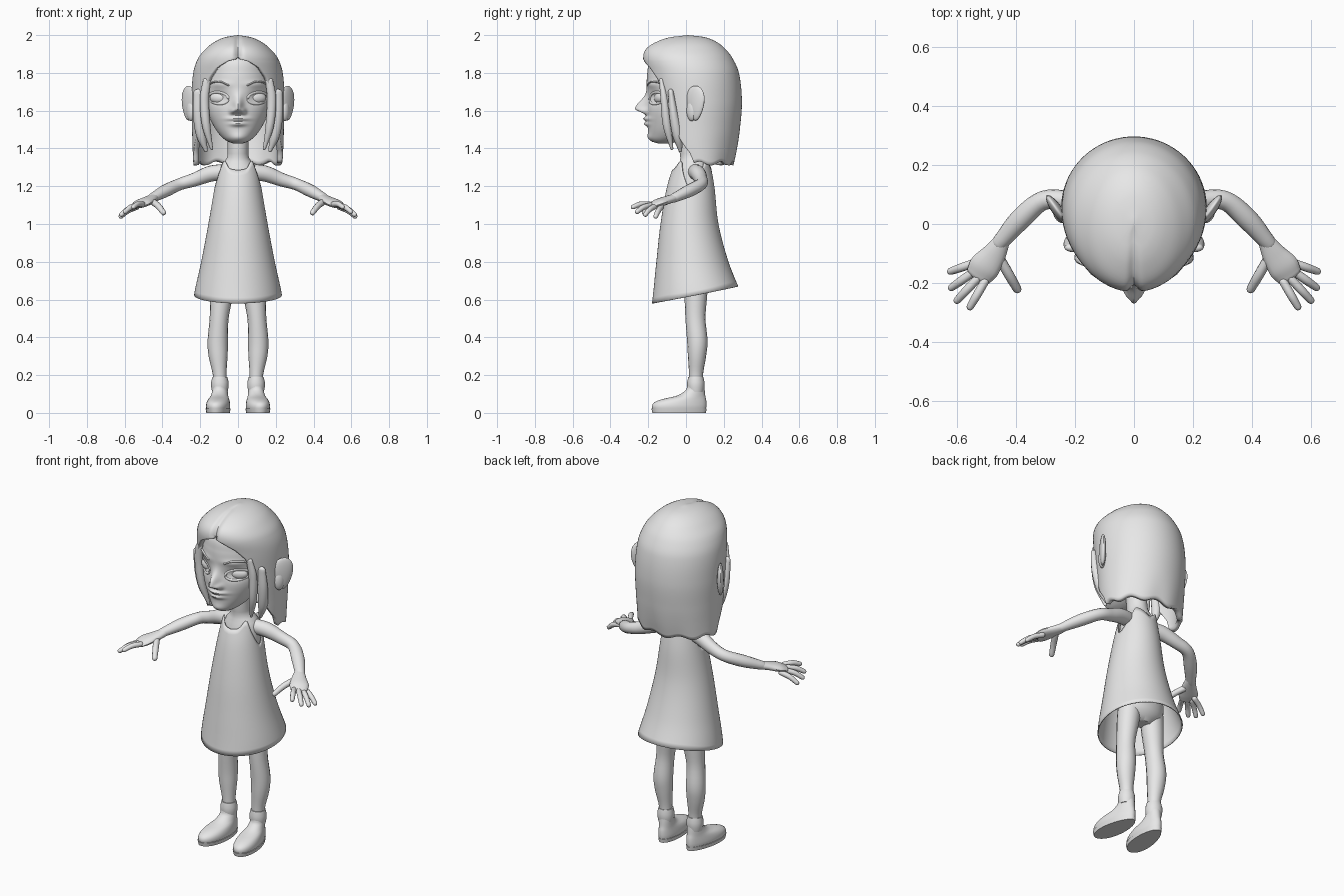
import bpy, bmesh, math
from math import sin, cos, pi, exp, sqrt, radians
from mathutils import Vector, Matrix

if "Cube" in bpy.data.objects:
    bpy.data.objects.remove(bpy.data.objects["Cube"])

grey = bpy.data.materials.new("plain_grey")
grey.diffuse_color = (0.8, 0.8, 0.8, 1)
grey.use_nodes = True
grey.node_tree.nodes["Principled BSDF"].inputs["Base Color"].default_value = grey.diffuse_color


def make(name, verts, faces, thick=0):
    """Mesh object with outward normals and an optional inward thickness."""
    me = bpy.data.meshes.new(name)
    bm = bmesh.new()
    vs = [bm.verts.new(v) for v in verts]
    for f in faces:
        bm.faces.new([vs[i] for i in f])
    bmesh.ops.remove_doubles(bm, verts=bm.verts, dist=1e-5)
    bmesh.ops.recalc_face_normals(bm, faces=bm.faces)
    mid = sum((v.co for v in bm.verts), Vector()) / len(bm.verts)
    if sum(f.normal.dot(f.calc_center_median() - mid) * f.calc_area() for f in bm.faces) < 0:
        bmesh.ops.reverse_faces(bm, faces=bm.faces)
    bm.to_mesh(me)
    bm.free()
    me.materials.append(grey)
    ob = bpy.data.objects.new(name, me)
    bpy.context.collection.objects.link(ob)
    if thick:
        mod = ob.modifiers.new("thickness", "SOLIDIFY")
        mod.thickness, mod.offset = thick, -1
    return ob


def surf(name, nu, nv, f, closed=True, caps=True, thick=0):
    """Grid surface from f(u, v), u around and v along, both 0..1."""
    cols = nu if closed else nu + 1
    verts = [f(i / nu, j / nv) for j in range(nv + 1) for i in range(cols)]
    faces = [(j * cols + i, j * cols + (i + 1) % cols, (j + 1) * cols + (i + 1) % cols, (j + 1) * cols + i)
             for j in range(nv) for i in range(nu)]
    if caps:
        faces += [tuple(range(cols)), tuple(range(nv * cols, (nv + 1) * cols))]
    return make(name, verts, faces, thick)


def curve(table, k, smooth=True):
    """Interpolate rows (key, values...) sorted by ascending key."""
    n = len(table)
    k = min(max(k, table[0][0]), table[-1][0])
    i = max(j for j in range(n - 1) if table[j][0] <= k)
    a, b = table[i], table[i + 1]
    h = b[0] - a[0]
    t = (k - a[0]) / h

    def slope(j, c):
        p, q = table[max(j - 1, 0)], table[min(j + 1, n - 1)]
        return (q[c] - p[c]) / (q[0] - p[0])
    out = []
    for c in range(1, len(a)):
        if smooth:
            out.append((2*t**3 - 3*t*t + 1) * a[c] + (t**3 - 2*t*t + t) * h * slope(i, c)
                       + (3*t*t - 2*t**3) * b[c] + (t**3 - t*t) * h * slope(i + 1, c))
        else:
            out.append(a[c] + (b[c] - a[c]) * t)
    return out


def oval(table, z, th):
    """Point on the cross-section at height z; angle 0 faces front."""
    rx, yf, yb = curve(table, z)
    return Vector((rx * sin(th), (yf + yb) / 2 - (yb - yf) / 2 * cos(th), z))


def tube(name, rows, n=16, steps=24):
    """Round-ended limb through rows of (x, y, z, side radius, thin radius)."""
    keyed = [(i,) + tuple(r) for i, r in enumerate(rows)]
    pts = [curve(keyed, (len(rows) - 1) * i / steps) for i in range(steps + 1)]
    pos = [Vector(p[:3]) for p in pts]
    d = [(pos[min(i + 1, steps)] - pos[max(i - 1, 0)]).normalized() for i in range(steps + 1)]
    tot = [sum(abs(v[a]) for v in d) for a in range(3)]
    ref = Vector([1.0 if a == tot.index(min(tot)) else 0.0 for a in range(3)])
    rings = [(pos[i], d[i], pts[i][3], pts[i][4]) for i in range(steps + 1)]
    for end, sgn in ((0, -1), (-1, 1)):
        p, dd, a, b = rings[end]
        cap = [(p + dd * sgn * min(a, b) * sin(q), dd, a * cos(q), b * cos(q)) for q in (0.45, 0.9, 1.3)]
        rings = rings + cap if sgn > 0 else cap[::-1] + rings
    m = len(rings) - 1

    def f(u, v):
        p, dd, a, b = rings[round(v * m)]
        side = dd.cross(ref).normalized()
        return p + side * a * cos(2 * pi * u) + side.cross(dd) * b * sin(2 * pi * u)
    return surf(name, n, m, f)


def ellipsoid(name, loc, rad, rot=0, taper=0):
    mat = Matrix.Translation(loc) @ Matrix.Rotation(rot, 4, 'Z')

    def f(u, v):
        a, b = 2 * pi * u, pi * v
        w = 1 + taper * cos(b)
        return mat @ Vector((rad[0] * sin(b) * cos(a), rad[1] * w * sin(b) * sin(a), rad[2] * cos(b)))
    return surf(name, 24, 16, f, caps=False)


# head with modelled nose, lips, eye sockets and brows
HEAD = [(1.425, .02, -.14, -.09), (1.437, .055, -.175, -.04), (1.47, .095, -.195, .04), (1.53, .135, -.203, .1),
        (1.6, .165, -.207, .15), (1.7, .178, -.207, .19), (1.8, .175, -.205, .2), (1.88, .15, -.18, .19),
        (1.94, .06, -.08, .1)]


def bump(x, z, cx, cz, sx, up, down=None):
    s = up if z > cz or down is None else down
    return exp(-((x - cx) / sx) ** 2 - ((z - cz) / s) ** 2)


def relief(x, z):
    ax = abs(x)
    return (-.062 * bump(x, z, 0, 1.61, .024, .055, .022) - .026 * bump(ax, z, .028, 1.597, .015, .017)
            - .022 * bump(x, z, 0, 1.557, .05, .011) - .02 * bump(x, z, 0, 1.53, .04, .012)
            + .02 * bump(ax, z, .1, 1.67, .05, .034) - .008 * bump(ax, z, .1, 1.74, .06, .018)
            - .012 * bump(x, z, 0, 1.455, .05, .025))


def face_y(x, z):
    rx, yf, yb = curve(HEAD, z)
    return (yf + yb) / 2 - (yb - yf) / 2 * sqrt(max(0, 1 - (x / rx) ** 2)) + relief(x, z)


def head_point(u, v):
    p = oval(HEAD, 1.425 + .515 * v, 2 * pi * u)
    p.y += relief(p.x, p.z) * min(1, max(0, cos(2 * pi * u) * 3))
    return p


surf("head", 160, 96, head_point)

# torso and neck
BODY = [(.65, .05, .02, .1), (.7, .13, -.02, .14), (.85, .13, -.04, .15), (1.0, .11, -.05, .13),
        (1.15, .108, -.06, .13), (1.25, .106, -.055, .13), (1.31, .09, -.04, .12), (1.345, .06, -.03, .1),
        (1.39, .055, -.035, .085), (1.5, .055, -.04, .08)]
surf("torso", 32, 40, lambda u, v: oval(BODY, .65 + .85 * v, 2 * pi * u))

# dress with scooped neck, armholes and a slanted hem
DRESS = [(.57, .24, -.181, .32), (.65, .228, -.172, .285), (.8, .195, -.157, .225), (1.0, .157, -.135, .172),
         (1.2, .123, -.1, .15), (1.34, .1, -.055, .125)]
EDGE = [(0, 1.285), (25, 1.295), (48, 1.335), (65, 1.27), (90, 1.19), (115, 1.25), (135, 1.33), (180, 1.29)]


def dress_point(u, v):
    th = 2 * pi * u - pi
    top, hem = curve(EDGE, abs(math.degrees(th)))[0], .625 - .045 * cos(th)
    return oval(DRESS, top + (hem - top) * v, th)


surf("dress", 72, 24, dress_point, caps=False, thick=.006)

# hair shell, open around the face, with a centre parting
HAIR = [(1.3, .235, -.1, .248), (1.4, .24, -.15, .27), (1.5, .243, -.17, .285), (1.65, .246, -.19, .296),
        (1.8, .237, -.215, .28), (1.88, .21, -.23, .245), (1.93, .168, -.213, .205), (1.965, .123, -.16, .16),
        (1.99, .065, -.085, .095), (2.0, 0, .01, .01)]
OPENING = [(1.3, 82), (1.38, 78), (1.45, 66), (1.55, 56), (1.65, 50), (1.77, 40), (1.83, 28), (1.86, 15),
           (1.875, 0), (2.0, 0)]


def hair_point(u, v):
    z = 2 - .68 * v ** 1.5
    a = radians(curve(OPENING, z, False)[0])
    th = a + (2 * pi - 2 * a) * u
    p = oval(HAIR, z, th)
    if cos(th) > 0 and p.y < -.03:
        p.y += .025 * exp(-(p.x / .016) ** 2) * min(1, max(0, (z - 1.85) * 30))
    p.z += .01 * sin(9 * th) * max(0, v - .8) * 5
    return p


surf("hair", 110, 52, hair_point, closed=False, caps=False, thick=.028)

for s in (1, -1):
    side = "left" if s > 0 else "right"

    def limb(part, rows, **kw):
        tube(side + "_" + part, [(s * r[0],) + tuple(r[1:]) for r in rows], **kw)

    # loose locks framing the face
    limb("front_lock", [(.165, -.13, 1.76, .012, .02), (.178, -.115, 1.66, .02, .024),
                        (.168, -.1, 1.52, .022, .022), (.14, -.075, 1.4, .008, .008)])
    limb("side_lock", [(.205, -.08, 1.7, .015, .03), (.208, -.065, 1.58, .024, .03),
                       (.195, -.045, 1.47, .026, .026), (.17, -.03, 1.39, .01, .01)])
    # ears
    ellipsoid(side + "_ear", (s * .262, .05, 1.64), (.018, .056, .092), -s * radians(35), .28)
    ellipsoid(side + "_ear_lobe", (s * .25, .03, 1.6), (.02, .03, .055), -s * radians(35))
    # eyes with lids
    ellipsoid(side + "_eye", (s * .103, face_y(.103, 1.667) + .011, 1.667), (.05, .024, .03), s * radians(24))
    rim = []
    for k in range(17):
        a = 2 * pi * k / 16
        x, z = .103 + .052 * cos(a), 1.667 + .031 * sin(a) + .004 * cos(a)
        rim.append((x, face_y(x, z), z, .0055, .007))
    limb("eyelid", rim, n=8, steps=40)
    limb("eyebrow", [(x, face_y(x, z) + .002, z, .008, .005)
                     for x, z in ((.05, 1.735), (.09, 1.752), (.13, 1.75), (.155, 1.735))], n=8)

    # arm, palm and fingers
    limb("arm", [(.085, .05, 1.275, .04, .042), (.15, .065, 1.265, .04, .042), (.23, .08, 1.235, .034, .036),
                 (.31, .078, 1.21, .033, .032), (.385, .015, 1.175, .036, .033), (.455, -.065, 1.137, .027, .024)])
    limb("palm", [(.445, -.055, 1.14, .027, .022), (.475, -.105, 1.125, .042, .022),
                  (.505, -.145, 1.112, .052, .021), (.525, -.175, 1.1, .045, .016)])
    fingers = {"little": ((.535, -.13, 1.09), (.62, -.16, 1.04)), "ring": ((.54, -.16, 1.095), (.617, -.215, 1.05)),
               "middle": ((.53, -.185, 1.1), (.598, -.258, 1.065)), "index": ((.505, -.195, 1.105), (.554, -.28, 1.09)),
               "thumb": ((.455, -.115, 1.12), (.395, -.22, 1.06))}
    for fname, (p, q) in fingers.items():
        p, q = Vector(p), Vector(q)
        m = p.lerp(q, .55) + Vector((0, 0, .008))
        r = .017 if fname == "thumb" else .0145
        limb(fname + "_finger", [(*p, r, r), (*m, r, r), (*q, r * .85, r * .85)], n=10, steps=8)

    # leg, sock cuff and shoe
    limb("leg", [(.075, .055, .74, .065, .065), (.088, .052, .62, .06, .06), (.1, .05, .5, .05, .053),
                 (.107, .06, .38, .054, .054), (.105, .058, .3, .05, .048), (.097, .053, .2, .036, .037),
                 (.095, .053, .1, .036, .038)])
    surf(side + "_sock", 24, 3, lambda u, v: (
        s * .096 + (.041, .046, .046, .04)[round(3 * v)] * sin(2 * pi * u),
        .052 - (.041, .046, .046, .04)[round(3 * v)] * cos(2 * pi * u), .11 + .08 * v))
    SHOE = [(.02, .06, -.178, .106), (.035, .062, -.18, .108), (.055, .06, -.168, .108), (.073, .055, -.125, .106),
            (.09, .048, -.05, .102), (.12, .043, -.002, .099), (.14, .042, .006, .097)]
    SOLE = [(0, .06, -.178, .106), (.022, .064, -.183, .109)]

    def foot(table):
        lo, hi = table[0][0], table[-1][0]

        def f(u, v):
            p = oval(table, lo + (hi - lo) * v, 2 * pi * u)
            wide = 1.0 - .9 * (p.y + .03)
            return Vector((s * (.097 - .1 * min(p.y - .03, .05)) + p.x * wide, p.y, p.z))
        return f
    surf(side + "_shoe", 32, 16, foot(SHOE))
    surf(side + "_sole", 32, 2, foot(SOLE))

# smooth shading with sharp edges kept
for ob in bpy.context.collection.objects:
    ob.select_set(True)
    bpy.context.view_layer.objects.active = ob
bpy.ops.object.shade_smooth_by_angle(angle=radians(45))
